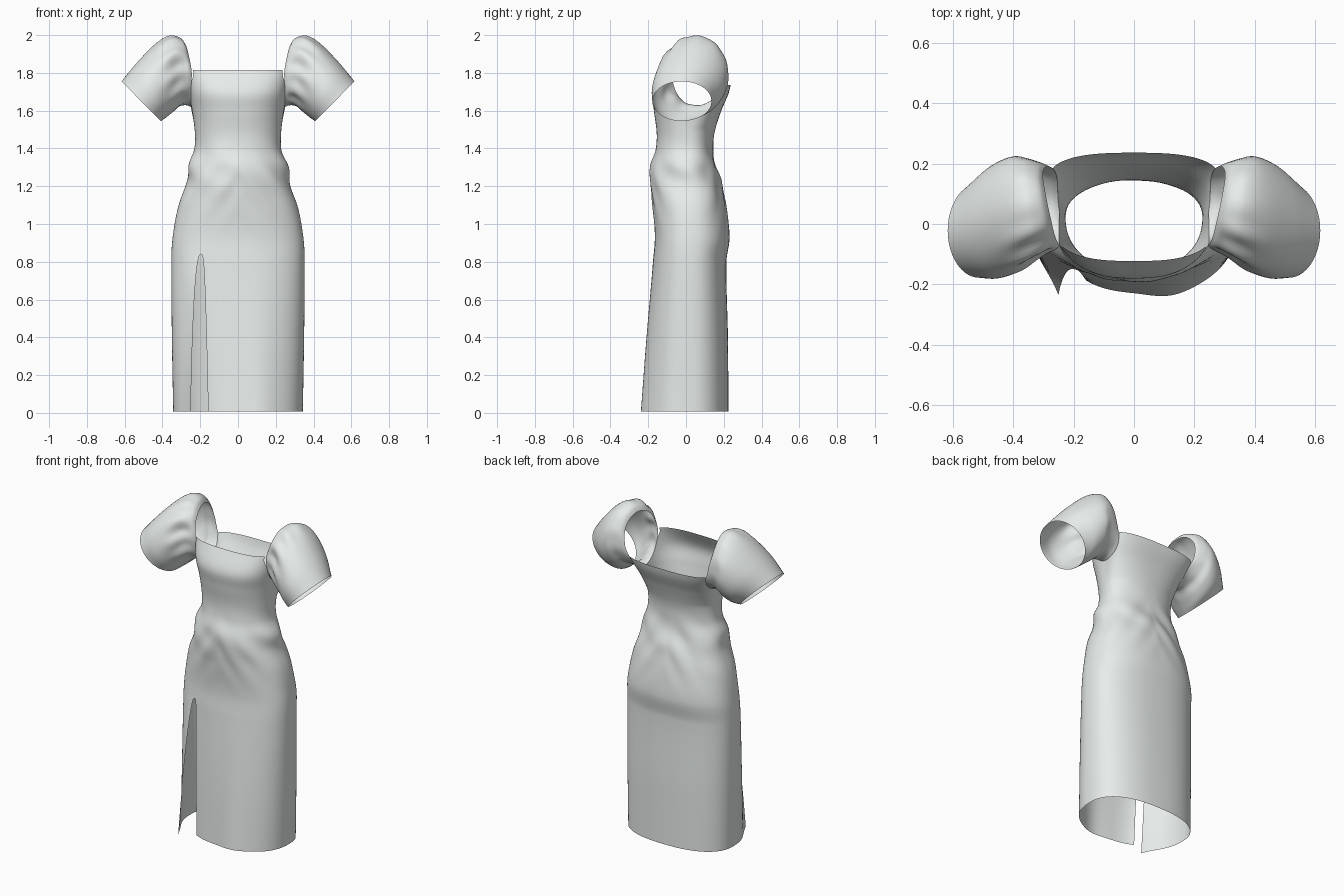
import bpy, bmesh
from math import sin, cos, pi, acos, sqrt, exp

if "Cube" in bpy.data.objects:
    bpy.data.objects.remove(bpy.data.objects["Cube"])

fabric = bpy.data.materials.new("pale_fabric")
fabric.diffuse_color = (.80, .84, .82, 1)
fabric.use_nodes = True
fabric.node_tree.nodes["Principled BSDF"].inputs["Base Color"].default_value = fabric.diffuse_color


def interp(keys, t):
    """Smooth interpolation through rows of (t, values...)."""
    k = 0
    while k < len(keys) - 2 and t > keys[k + 1][0]:
        k += 1
    a, b = keys[k], keys[k + 1]
    p, q = keys[max(k - 1, 0)], keys[min(k + 2, len(keys) - 1)]
    h = b[0] - a[0]
    u = (t - a[0]) / h
    out = []
    for j in range(1, len(a)):
        m0 = (b[j] - p[j]) / (b[0] - p[0]) * h
        m1 = (q[j] - a[j]) / (q[0] - a[0]) * h
        out.append((2*u**3 - 3*u**2 + 1) * a[j] + (u**3 - 2*u**2 + u) * m0
                   + (3*u**2 - 2*u**3) * b[j] + (u**3 - u**2) * m1)
    return out


def skin(name, rows, flip=False):
    """Turn rows of points into a smooth welded sheet."""
    bm = bmesh.new()
    vs = [[bm.verts.new(p) for p in r] for r in rows]
    for r0, r1 in zip(vs, vs[1:]):
        for i in range(len(r0) - 1):
            f = [r0[i], r0[i + 1], r1[i + 1], r1[i]]
            bm.faces.new(f[::-1] if flip else f).smooth = True
    bmesh.ops.remove_doubles(bm, verts=bm.verts, dist=0.0003)
    me = bpy.data.meshes.new(name)
    bm.to_mesh(me)
    bm.free()
    me.materials.append(fabric)
    ob = bpy.data.objects.new(name, me)
    bpy.context.collection.objects.link(ob)
    return ob


def bump(x, c, w):
    return exp(-((x - c) / w) ** 2)


# Dress body: height, half width, front y, back y, squareness
BODY = [(0, .343, -.235, .225, 2.4), (.4, .350, -.208, .222, 2.4),
        (.8, .353, -.175, .214, 2.4), (.93, .346, -.165, .231, 2.4),
        (1.1, .314, -.177, .212, 2.3), (1.22, .275, -.190, .187, 2.2),
        (1.31, .262, -.184, .158, 2.15), (1.39, .231, -.162, .145, 2.15),
        (1.48, .228, -.155, .150, 2.2), (1.6, .243, -.170, .187, 2.35),
        (1.7, .262, -.178, .228, 2.6), (1.82, .287, -.120, .250, 2.9)]
SLIT_TOP, WAIST, N = .84, 1.5, 160
# Armhole ellipse in y and z
AY, AZ, RY, RZ = .06, 1.7875, .132, .1675


def body_point(a, z):
    w, yf, yb, n = interp(BODY, z)
    c, s = cos(a), sin(a)
    up = min(1, max(0, (z - 1.5) / .25))
    cy = .02 + .04 * up
    x = w * abs(c) ** (2 / n) * (1 if c > 0 else -1)
    x *= 1 + .36 * max(0, s) * up
    d = (yb - cy) if s > 0 else (cy - yf)
    y = cy + d * abs(s) ** (2 / n) * (1 if s > 0 else -1)
    # draped wrinkles below the waist
    fold = .005 * bump(z, 1.28, .10) * sin(5 * a + 26 * z) \
        + .003 * bump(z, 1.2, .15) * sin(9 * abs(x) / .2 + 30 * z)
    return x + c * fold, y + s * fold, z


def side_x(y, z):
    """Half width of the body at a given depth and height."""
    lo, hi = -pi / 2, pi / 2
    for _ in range(24):
        mid = (lo + hi) / 2
        if body_point(mid, z)[1] < y:
            lo = mid
        else:
            hi = mid
    return body_point(lo, z)[0]


def top_height(a):
    """Straight front and back necklines with scooped armholes."""
    base = 1.815 if sin(a) < 0 else 1.735
    z = 1.75
    for _ in range(6):
        e = (body_point(a, z)[1] - AY) / RY
        new = min(base, AZ - RZ * sqrt(1 - e * e)) if abs(e) < 1 else base
        z = (z + new) / 2 if abs(e) < 1 else new
    return z


def columns(z):
    """Angles around the body, leaving the leg slit open."""
    n = interp(BODY, z)[3]
    s = max(0, 1 - z / SLIT_TOP)
    right = .56 - .10 * s ** .3
    left = .56 + .17 * s ** .45
    a0 = pi + acos(right ** (n / 2))
    a1 = 3 * pi + acos(left ** (n / 2))
    return [a0 + (a1 - a0) * i / N for i in range(N + 1)]


rows = []
for r in range(41):
    z = .008 + (SLIT_TOP - .008) * (1 - (1 - r / 40) ** 1.7)
    row = []
    for i, a in enumerate(columns(z)):
        x, y, _ = body_point(a, z)
        low = max(0, 1 - z / SLIT_TOP)
        y += low * (.03 * exp(-i / 8) - .06 * exp(-(N - i) / 4))
        if y < 0:
            y -= low * .014 * bump(x, .12, .09)
        row.append((x, y, z))
    # close the very top of the slit
    if r == 40:
        row[-1] = row[0]
    rows.append(row)
for r in range(1, 41):
    z = SLIT_TOP + (WAIST - SLIT_TOP) * r / 40
    rows.append([body_point(a, z) for a in columns(z)])
upper = columns(WAIST)
for r in range(1, 21):
    rows.append([body_point(a, WAIST + (top_height(a) - WAIST) * r / 20)
                 for a in upper])
skin("dress_body", rows)

# Puff sleeves: t, top x, top z, bottom x, bottom z, front y, back y, tilt
SLEEVE = [(0, .285, 1.955, .262, 1.62, -.072, .192, .028),
          (.08, .305, 1.985, .275, 1.628, -.09, .203, .026),
          (.22, .36, 1.997, .305, 1.625, -.12, .218, .022),
          (.45, .435, 1.955, .345, 1.592, -.155, .224, .012),
          (.72, .53, 1.86, .383, 1.562, -.18, .195, .004),
          (1, .617, 1.755, .408, 1.545, -.178, .135, 0)]


def sleeve(name, side):
    rows = []
    for r in range(37):
        t = r / 36
        tx, tz, bx, bz, yf, yb, tilt = interp(SLEEVE, t)
        row = []
        for i in range(73):
            p = 2 * pi * (i % 72) / 72
            c, s = cos(p), sin(p)
            # gathers radiating from the front of the armhole
            front = .15 + .85 * max(0, -s)
            k = .05 * bump(t, .25, .2) * front * sin(11 * p + 2 * t)
            k -= .13 * bump(t, .22, .16) * bump(p, 1.52 * pi, .28)
            k = 1 + k * min(1, t / .12)
            x = (tx + bx) / 2 + (tx - bx) / 2 * c * k + tilt * s
            # sew the lower edge to the armhole
            x0 = (.285 + .262) / 2 + .0115 * c + .028 * s
            sew = side_x(AY + RY * s, AZ + RZ * min(c, 0)) - x0
            x += sew * max(0, 1 - t / .25) ** 1.5 * min(1, 1 - c)
            y = (yf + yb) / 2 + (yb - yf) / 2 * s * k
            z = (tz + bz) / 2 + (tz - bz) / 2 * c * k
            row.append((side * x, y, z))
        rows.append(row)
    skin(name, rows, flip=side > 0)


sleeve("left_sleeve", 1)
sleeve("right_sleeve", -1)
